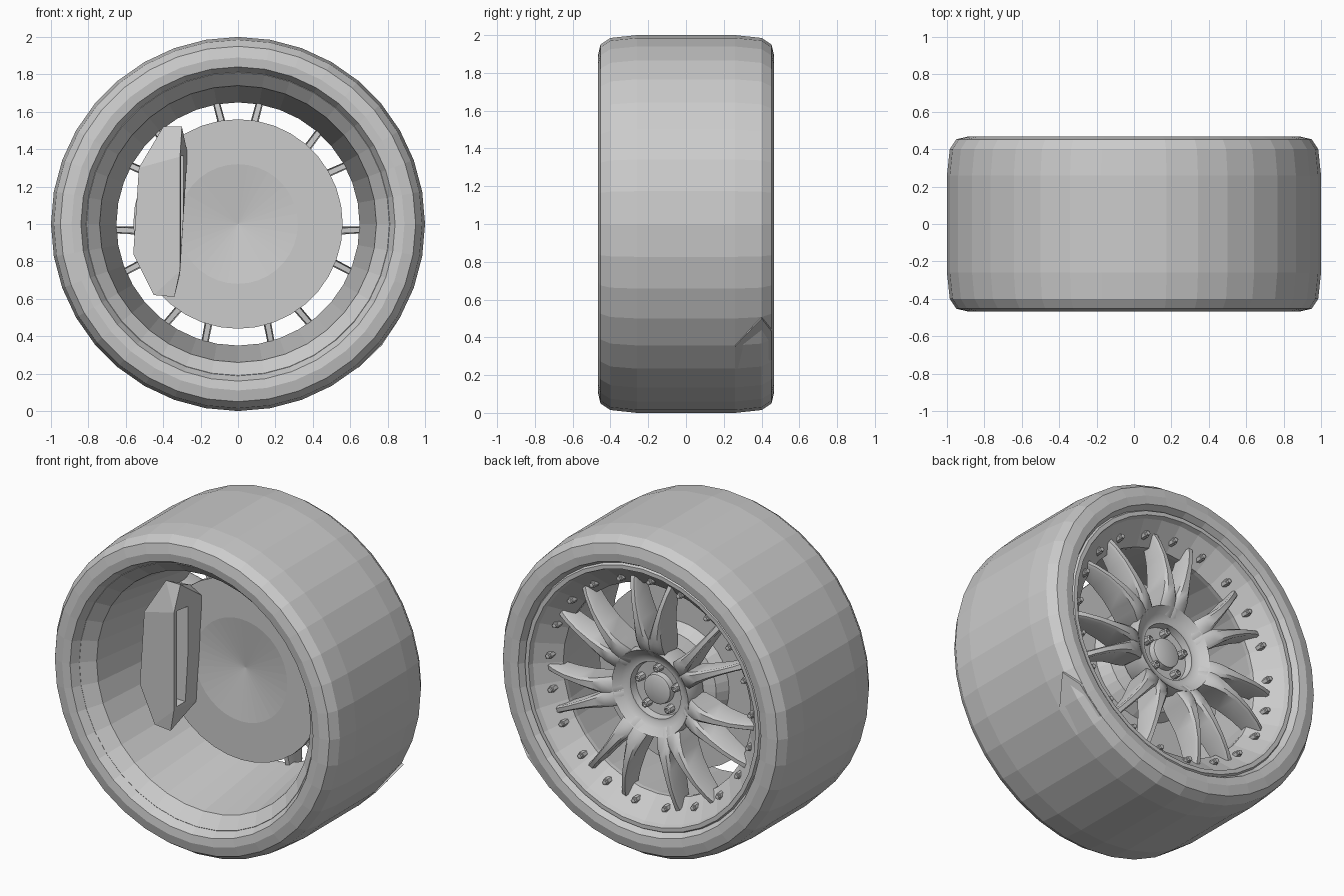
import bpy, bmesh
from math import sin, cos, radians, pi
from mathutils import Vector

if "Cube" in bpy.data.objects:
    bpy.data.objects.remove(bpy.data.objects["Cube"], do_unlink=True)

# Single plain grey
grey = bpy.data.materials.new("plain_grey")
grey.use_nodes = True
COLOUR = (0.6, 0.6, 0.6, 1)
grey.diffuse_color = COLOUR
for node in grey.node_tree.nodes:
    if node.type == 'BSDF_PRINCIPLED':
        node.inputs["Base Color"].default_value = COLOUR


def finish(name, bm, smooth=None):
    """Turn a bmesh into a named object with the grey material."""
    bmesh.ops.remove_doubles(bm, verts=bm.verts, dist=1e-5)
    bmesh.ops.recalc_face_normals(bm, faces=bm.faces)
    mesh = bpy.data.meshes.new(name)
    bm.to_mesh(mesh)
    bm.free()
    obj = bpy.data.objects.new(name, mesh)
    bpy.context.collection.objects.link(obj)
    mesh.materials.append(grey)
    if smooth:
        bpy.ops.object.select_all(action='DESELECT')
        obj.select_set(True)
        bpy.context.view_layer.objects.active = obj
        bpy.ops.object.shade_smooth_by_angle(angle=radians(smooth))
    return obj


def bridge(bm, rings):
    """Join neighbouring loops of equal length with quads."""
    n = len(rings[0])
    for a, b in zip(rings, rings[1:]):
        for i in range(n):
            j = (i + 1) % n
            bm.faces.new((a[i], a[j], b[j], b[i]))


def lathe(bm, profile, segments, cx=0, cz=1):
    """Revolve a closed (radius, y) profile around an axis parallel to y."""
    rings = []
    for r, y in profile:
        ring = []
        for i in range(segments):
            a = 2 * pi * i / segments
            ring.append(bm.verts.new((cx + r * cos(a), y, cz + r * sin(a))))
        rings.append(ring)
    bridge(bm, rings + rings[:1])


def turned(name, profile, smooth=None):
    bm = bmesh.new()
    lathe(bm, profile, 36)
    return finish(name, bm, smooth)


def around(radius, degrees):
    a = radians(degrees)
    return radius * cos(a), 1 + radius * sin(a)


def hull(name, points):
    bm = bmesh.new()
    verts = [bm.verts.new(p) for p in points]
    bmesh.ops.convex_hull(bm, input=verts)
    loose = [v for v in bm.verts if not v.link_faces]
    bmesh.ops.delete(bm, geom=loose, context='VERTS')
    bmesh.ops.dissolve_limit(bm, angle_limit=radians(1), verts=bm.verts, edges=bm.edges)
    return finish(name, bm)


# Tyre: symmetric section with rounded shoulders and a bevelled bead
half = [(.81, .405), (.84, .46), (.89, .467), (.95, .453), (.985, .4), (1, .26)]
turned("tyre", half + [(r, -y) for r, y in reversed(half)])

# Raised flat patch on the lower shoulder of the tread
points = []
for degrees, y, r in [(-50, .26, 1.002), (-40, .26, 1.006), (-30, .4, 1),
                      (-36, .452, .965), (-49, .452, .955)]:
    for radius in (r, .93):
        x, z = around(radius, degrees)
        points.append((x, y, z))
hull("tread_patch", points)

# Rim: front lip, deep barrel, sloped bolt seat and rear lip
turned("rim", [(.83, -.4), (.81, -.41), (.74, -.34), (.65, .26), (.65, .285),
               (.775, .405), (.785, .435), (.81, .435), (.83, .4)])

# Brake disc: flat ring with a shallow dished centre and a hat behind
turned("brake_disc", [(0, .075), (.32, .03), (.56, .03), (.56, .06), (.34, .06),
                      (.3, .13), (.2, .16), (0, .16)])

# Hub: bowl sinking to a lug pocket with a centre cap
turned("hub", [(0, .17), (.24, .17), (.275, .3), (.265, .355), (.225, .32), (.19, .3),
               (.175, .3), (.167, .255), (.095, .25), (.09, .285), (.08, .29), (0, .29)],
       smooth=40)

# Forked spokes: seven pairs of arched, bevelled arms dipping into the bowl
STATIONS = [  # radius, sideways offset, half width, outer height, inner height
    (.2, .02, .045, .302, .18),
    (.26, .032, .056, .352, .18),
    (.32, .041, .048, .38, .185),
    (.38, .052, .037, .393, .2),
    (.46, .068, .027, .396, .22),
    (.56, .092, .021, .388, .235),
    (.65, .116, .02, .366, .24),
    (.735, .14, .026, .33, .26),
]
for pair in range(7):
    turn = radians(90 + pair * 360 / 7)
    out = Vector((cos(turn), 0, sin(turn)))
    side = Vector((-sin(turn), 0, cos(turn)))
    bm = bmesh.new()
    for sign in (-1, 1):
        rings = []
        for r, offset, w, top, low in STATIONS:
            section = [(-.7 * w, low), (-w, top - .015), (-.6 * w, top),
                       (.6 * w, top), (w, top - .015), (.7 * w, low)]
            ring = []
            for t, y in section:
                p = out * r + side * (sign * offset + t)
                ring.append(bm.verts.new((p.x, y, 1 + p.z)))
            rings.append(ring)
        bridge(bm, rings)
        bm.faces.new(rings[0])
        bm.faces.new(rings[-1])
    finish("spoke_pair_%d" % (pair + 1), bm, 40)

# Rim bolts: three for every spoke pair
bm = bmesh.new()
for i in range(21):
    x, z = around(.7, 90 + i * 360 / 21)
    lathe(bm, [(0, .3), (.02, .3), (.02, .358), (.014, .36),
               (.014, .374), (0, .376)], 6, x, z)
finish("rim_bolts", bm)

# Wheel nuts in the hub pocket
bm = bmesh.new()
for i in range(5):
    x, z = around(.132, 90 + i * 72)
    lathe(bm, [(0, .24), (.025, .24), (.023, .295), (.015, .3),
               (.015, .28), (0, .28)], 8, x, z)
finish("wheel_nuts", bm)

# Brake caliper: tapered block with a slot in its inner side
front = [(-.4, -.14, 1.52), (-.3, -.14, 1.52), (-.31, -.19, .75), (-.34, -.18, .61),
         (-.45, -.18, .62), (-.56, -.17, .84), (-.53, -.17, 1.3), (-.31, -.19, 1.36)]
rear = [(-.36, .05, 1.43), (-.27, .05, 1.38), (-.31, .05, .73),
        (-.43, .05, .68), (-.5, .05, .85), (-.5, .05, 1.28)]
caliper = hull("brake_caliper", front + rear)
slot = hull("caliper_slot_cutter", [(x, y, z) for y in (-.165, -.08)
            for x, z in [(-.46, 1.37), (-.2, 1.36), (-.2, .76), (-.5, .77)]])
slot.hide_render = True
cut = caliper.modifiers.new("slot", 'BOOLEAN')
cut.operation = 'DIFFERENCE'
cut.solver = 'EXACT'
cut.object = slot
bpy.context.view_layer.objects.active = caliper
bpy.ops.object.modifier_apply(modifier=cut.name)
bpy.data.objects.remove(slot, do_unlink=True)
